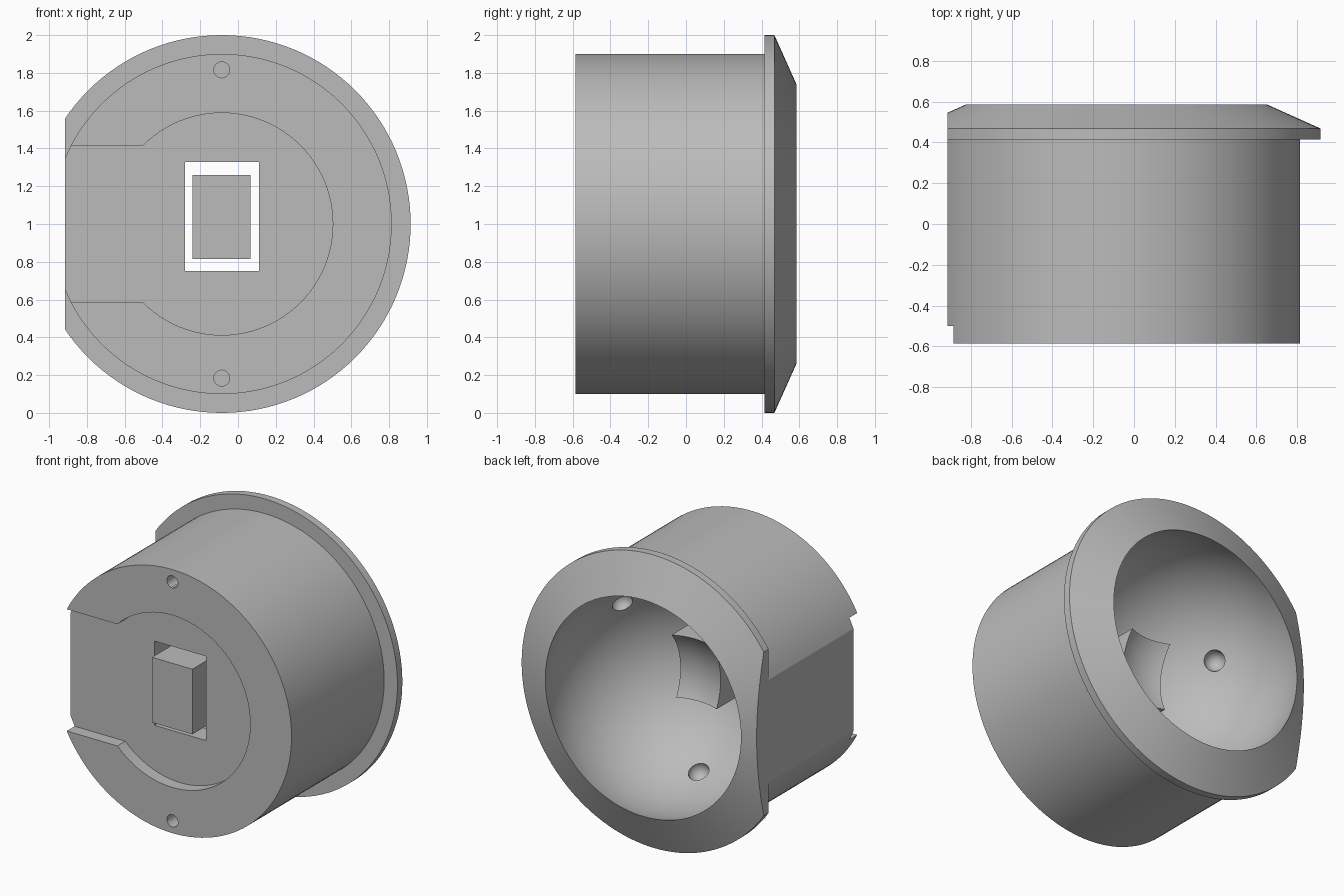
import bpy, bmesh, math
from mathutils import Matrix, Vector

cube = bpy.data.objects.get("Cube")
if cube:
    bpy.data.objects.remove(cube, do_unlink=True)

CX, CZ = -0.086, 1.0            # axis of the housing
FRONT, BACK, FLOOR = -0.585, 0.585, -0.5
BOWL_Y, BOWL_R = 0.37, 0.77     # centre and radius of the spherical bowl
BALL_R = 0.43                   # curve on the back of the block

grey = bpy.data.materials.new("matte grey")
grey.use_nodes = True
grey.diffuse_color = (0.5, 0.5, 0.5, 1)
grey.node_tree.nodes["Principled BSDF"].inputs["Base Color"].default_value = (0.5, 0.5, 0.5, 1)


def finish(name, bm):
    bmesh.ops.recalc_face_normals(bm, faces=bm.faces)
    mesh = bpy.data.meshes.new(name)
    bm.to_mesh(mesh)
    bm.free()
    mesh.materials.append(grey)
    obj = bpy.data.objects.new(name, mesh)
    bpy.context.collection.objects.link(obj)
    return obj


def lathe(name, profile, steps=128):
    """Spin (radius, y) points around the housing axis."""
    bm = bmesh.new()
    verts = [bm.verts.new((CX + r, y, CZ)) for r, y in profile]
    edges = [bm.edges.new(pair) for pair in zip(verts, verts[1:])]
    bmesh.ops.spin(bm, geom=verts + edges, cent=(CX, 0, CZ), axis=(0, 1, 0),
                   angle=math.tau, steps=steps)
    bmesh.ops.remove_doubles(bm, verts=bm.verts, dist=1e-4)
    return finish(name, bm)


def box(name, low, high):
    bm = bmesh.new()
    low, high = Vector(low), Vector(high)
    bmesh.ops.create_cube(bm, size=1, matrix=Matrix.Translation((low + high) / 2)
                          @ Matrix.Diagonal((high - low).to_4d()))
    return finish(name, bm)


def ball(name, centre, radius, segments):
    bm = bmesh.new()
    bmesh.ops.create_uvsphere(bm, u_segments=segments, v_segments=segments // 2,
                              radius=radius, matrix=Matrix.Translation(centre))
    return finish(name, bm)


def rod(name, x, z, radius, y0, y1):
    bm = bmesh.new()
    bmesh.ops.create_cone(bm, cap_ends=True, segments=32, radius1=radius, radius2=radius,
                          depth=y1 - y0, matrix=Matrix.Translation((x, (y0 + y1) / 2, z))
                          @ Matrix.Rotation(math.pi / 2, 4, "X"))
    return finish(name, bm)


def cut(target, cutter):
    mod = target.modifiers.new("cut", "BOOLEAN")
    mod.operation, mod.solver, mod.object = "DIFFERENCE", "EXACT", cutter
    bpy.ops.object.select_all(action="DESELECT")
    bpy.context.view_layer.objects.active = target
    target.select_set(True)
    bpy.ops.object.modifier_apply(modifier=mod.name)
    bpy.data.objects.remove(cutter, do_unlink=True)


def shade(obj):
    bpy.ops.object.select_all(action="DESELECT")
    bpy.context.view_layer.objects.active = obj
    obj.select_set(True)
    bpy.ops.object.shade_smooth_by_angle(angle=math.radians(15))


# Housing: drum, flange, bevelled rim and spherical bowl in one turned profile
rim = math.acos((BACK - BOWL_Y) / BOWL_R)
bowl = [rim + (math.pi - rim) * i / 32 for i in range(33)]
profile = [(0, FRONT), (0.9, FRONT), (0.9, 0.415), (1, 0.415), (1, 0.468)]
profile += [(BOWL_R * math.sin(a), BOWL_Y + BOWL_R * math.cos(a)) for a in bowl]
housing = lathe("housing", profile)

# Flat side
cut(housing, box("flat_cutter", (-2, -1, -1), (-0.915, 1, 3)))

# Keyhole recess in the front, open to the flat side
bm = bmesh.new()
arc = [math.radians(-135 + 270 * i / 72) for i in range(73)]
outline = [(CX + 0.588 * math.cos(a), CZ + 0.588 * math.sin(a)) for a in arc]
slot = 0.588 * math.sin(math.pi / 4)
outline += [(-1.3, CZ + slot), (-1.3, CZ - slot)]
face = bm.faces.new([bm.verts.new((x, FLOOR, z)) for x, z in outline])
pushed = bmesh.ops.extrude_face_region(bm, geom=[face])["geom"]
bmesh.ops.translate(bm, vec=(0, -0.3, 0),
                    verts=[v for v in pushed if isinstance(v, bmesh.types.BMVert)])
cut(housing, finish("recess_cutter", bm))

# Window through the bowl wall
cut(housing, box("window_cutter", (-0.28, -0.7, 0.752), (0.11, 0.1, 1.327)))

# Two screw holes in the front
for side in (-1, 1):
    cut(housing, rod("screw_cutter", CX, CZ + side * 0.816, 0.042, FRONT - 0.1, FRONT + 0.2))

# Three bearing sockets around the bowl
for degrees in (30, 150, 270):
    a = math.radians(degrees)
    spot = (CX + 0.667 * math.cos(a), -0.015, CZ + 0.667 * math.sin(a))
    cut(housing, ball("socket_cutter", spot, 0.067, 32))
shade(housing)

# Free-standing sensor block with a hollowed back
block = box("sensor_block", (-0.24, FRONT, 0.815), (0.065, 0.2, 1.26))
cut(block, ball("block_cutter", (CX, BOWL_Y, CZ), BALL_R, 96))
shade(block)
